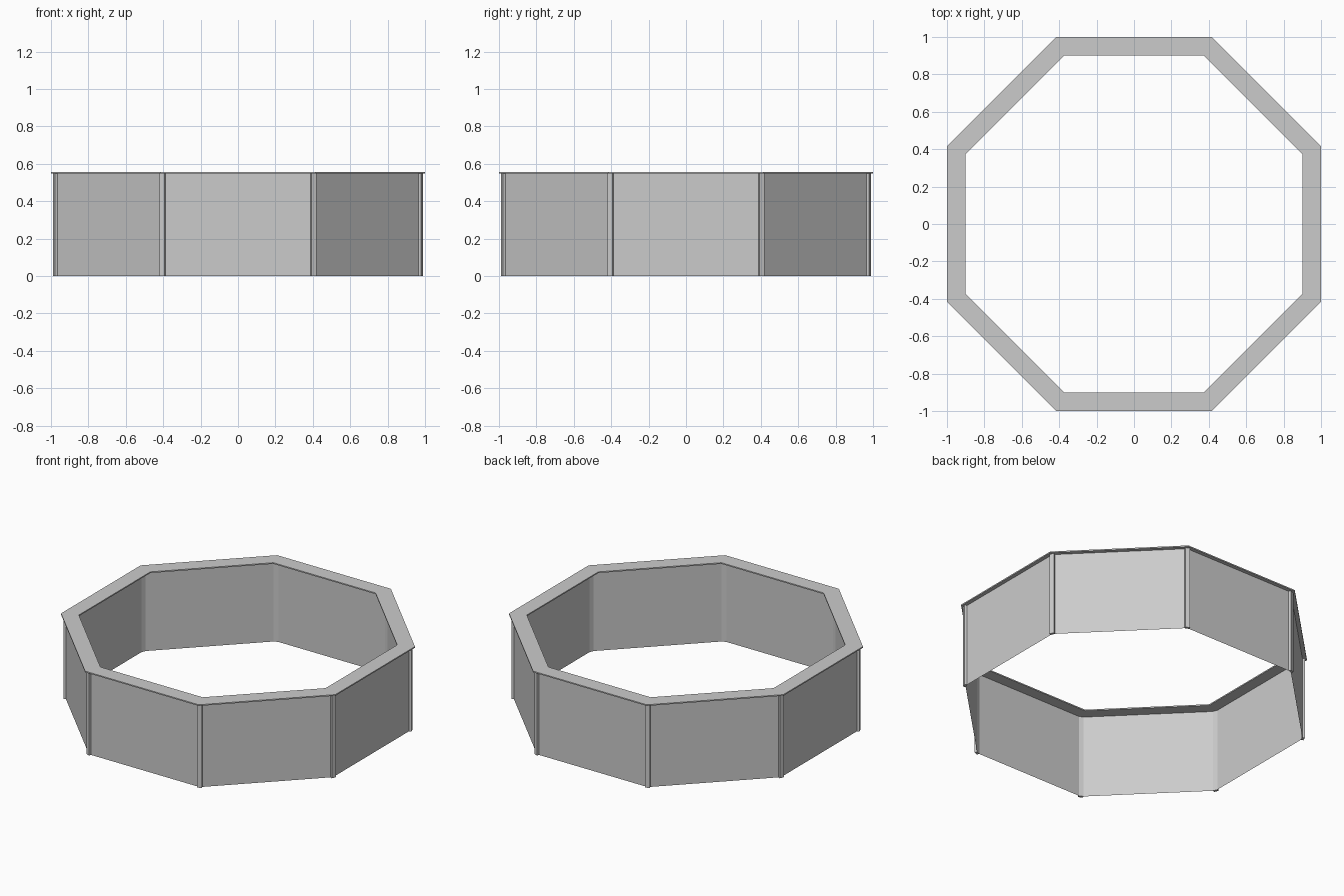
import bpy, bmesh, math

if "Cube" in bpy.data.objects:
    bpy.data.objects.remove(bpy.data.objects["Cube"])

N = 8
COS = math.cos(math.pi / N)
HEIGHT, RIM_T = 0.555, 0.008


def octagon(apothem, z):
    r = apothem / COS
    return [(r * math.cos((i + 0.5) * math.tau / N), r * math.sin((i + 0.5) * math.tau / N), z)
            for i in range(N)]


def make_object(name, build):
    bm = bmesh.new()
    build(bm)
    mesh = bpy.data.meshes.new(name)
    bm.to_mesh(mesh)
    bm.free()
    obj = bpy.data.objects.new(name, mesh)
    bpy.context.collection.objects.link(obj)
    return obj


def bridge(bm, loop_a, loop_b):
    for i in range(N):
        j = (i + 1) % N
        bm.faces.new((loop_a[i], loop_a[j], loop_b[j], loop_b[i]))


def loop(bm, apothem, z):
    return [bm.verts.new(p) for p in octagon(apothem, z)]


# Thin sheet wall
def build_wall(bm):
    bridge(bm, loop(bm, 0.975, 0), loop(bm, 0.975, HEIGHT - RIM_T))


# Flat rim overhanging the wall on both sides
def build_rim(bm):
    z0, z1 = HEIGHT - RIM_T, HEIGHT
    loops = [loop(bm, a, z) for a, z in ((1.0, z0), (1.0, z1), (0.9, z1), (0.9, z0))]
    for k in range(4):
        bridge(bm, loops[k], loops[(k + 1) % 4])


# Narrow upright strip covering one corner
def add_post(index):
    half, inner, outer = 0.0145, 1.049, 1.065
    a = (index + 0.5) * math.tau / N

    def build(bm):
        bmesh.ops.create_cube(bm, size=1)
        for v in bm.verts:
            r = outer if v.co.x > 0 else inner
            t = half if v.co.y > 0 else -half
            z = HEIGHT - RIM_T if v.co.z > 0 else 0
            v.co = (r * math.cos(a) - t * math.sin(a), r * math.sin(a) + t * math.cos(a), z)
    make_object(f"corner_post_{index + 1}", build)


make_object("wall_panels", build_wall)
make_object("top_rim", build_rim)
for i in range(N):
    add_post(i)
